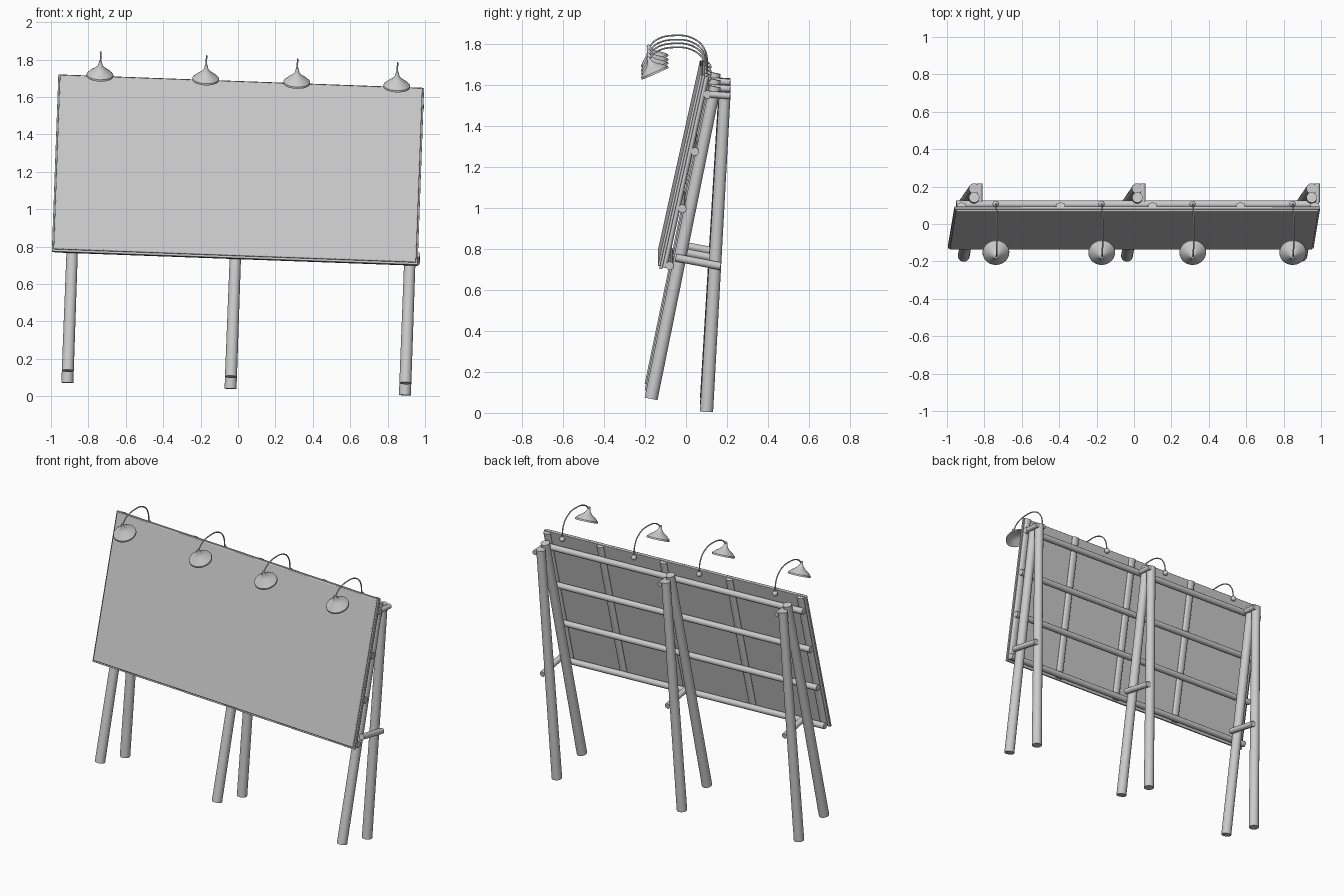
import bpy
import bmesh
from math import radians, pi
from mathutils import Matrix, Vector

cube = bpy.data.objects.get("Cube")
if cube:
    bpy.data.objects.remove(cube, do_unlink=True)

# One plain grey for the whole sign
grey = bpy.data.materials.new("plain_grey")
grey.use_nodes = True
colour = (0.6, 0.6, 0.6, 1)
grey.diffuse_color = colour
grey.node_tree.nodes["Principled BSDF"].inputs["Base Color"].default_value = colour

# The whole sign leans sideways; the panel also leans back
MID = 1.214
ROLL = (Matrix.Translation((0, 0, MID)) @ Matrix.Rotation(radians(2.1), 4, 'Y')
        @ Matrix.Translation((0, 0, -MID)))
PANEL = ROLL @ Matrix.Translation((0, -0.036, MID)) @ Matrix.Rotation(radians(-12.5), 4, 'X')


def finish(name, bm, matrix):
    bmesh.ops.recalc_face_normals(bm, faces=bm.faces)
    mesh = bpy.data.meshes.new(name)
    bm.to_mesh(mesh)
    bm.free()
    for poly in mesh.polygons:
        poly.use_smooth = True
    mesh.set_sharp_from_angle(angle=radians(35))
    mesh.materials.append(grey)
    obj = bpy.data.objects.new(name, mesh)
    obj.matrix_world = matrix
    bpy.context.collection.objects.link(obj)
    return obj


def pole(name, start, end, r1, r2=None, matrix=ROLL, squash=1.0):
    """Round pole between two points, optionally flattened in depth."""
    start, end = Vector(start), Vector(end)
    axis = end - start
    bm = bmesh.new()
    bmesh.ops.create_cone(bm, cap_ends=True, segments=20, radius1=r1,
                          radius2=r2 or r1, depth=axis.length)
    bmesh.ops.scale(bm, vec=(1, squash, 1), verts=bm.verts)
    turn = Vector((0, 0, 1)).rotation_difference(axis).to_matrix().to_4x4()
    bm.transform(Matrix.Translation((start + end) / 2) @ turn)
    return finish(name, bm, matrix)


def board(name, size, centre, bevel):
    bm = bmesh.new()
    bmesh.ops.create_cube(bm, size=1)
    bmesh.ops.scale(bm, vec=size, verts=bm.verts)
    bmesh.ops.translate(bm, vec=centre, verts=bm.verts)
    obj = finish(name, bm, PANEL)
    mod = obj.modifiers.new("soft_edges", 'BEVEL')
    mod.width = bevel
    mod.segments = 2
    return obj


# Panel: stretched front cover over a backing board
board("front_cover", (1.94, 0.014, 0.955), (0, 0.007, 0.004), 0.005)
board("backing_board", (1.957, 0.014, 0.97), (0, 0.018, 0), 0.002)

# Flattened uprights and round rails on the back of the panel
for i, x in enumerate((-0.94, -0.41, 0.082, 0.553, 0.95)):
    pole(f"upright_{i + 1}", (x, 0.034, -0.475), (x, 0.034, 0.48),
         0.025, matrix=PANEL, squash=0.55)
for i in range(4):
    v = -0.46 + i * 0.285
    pole(f"rail_{i + 1}", (-0.965, 0.057, v), (0.975, 0.057, v), 0.02, matrix=PANEL)

# Three leg pairs with a brace and a top tie on one side
for side, x in (("right", -0.87), ("middle", 0.003), ("left", 0.936)):
    pole(f"{side}_front_leg", (x, -0.17, 0.103), (x, 0.142, 1.625), 0.032, 0.028)
    pole(f"{side}_rear_leg", (x, 0.10, 0.039), (x, 0.19, 1.6), 0.032, 0.028)
    pole(f"{side}_brace", (x + 0.035, -0.05, 0.792), (x + 0.035, 0.168, 0.75), 0.019)
    pole(f"{side}_top_tie", (x + 0.03, 0.115, 1.588), (x + 0.03, 0.215, 1.58), 0.016)


# Lamps: bell shade, curved arm, ball mount
SHADE = [(0, 0.03), (0.035, 0.02), (0.066, 0.002), (0.072, 0), (0.071, 0.01),
         (0.052, 0.028), (0.028, 0.045), (0.013, 0.062), (0.006, 0.09), (0, 0.09)]
ARM = [(-0.18, 1.755), (-0.145, 1.79), (-0.06, 1.812), (0.04, 1.795),
       (0.09, 1.745), (0.107, 1.67)]


def lamp(number, x):
    bm = bmesh.new()
    verts = [bm.verts.new((r, 0, z)) for r, z in SHADE]
    edges = [bm.edges.new(pair) for pair in zip(verts, verts[1:])]
    bmesh.ops.spin(bm, geom=verts + edges, cent=(0, 0, 0), axis=(0, 0, 1),
                   angle=2 * pi, steps=28)
    bmesh.ops.remove_doubles(bm, verts=bm.verts, dist=0.0001)
    finish(f"lamp_shade_{number}", bm, ROLL @ Matrix.Translation((x, -0.15, 1.684))
           @ Matrix.Rotation(radians(24), 4, 'X'))

    curve = bpy.data.curves.new(f"lamp_arm_{number}", 'CURVE')
    curve.dimensions = '3D'
    curve.bevel_depth = 0.004
    curve.bevel_resolution = 2
    curve.use_fill_caps = True
    spline = curve.splines.new('BEZIER')
    spline.bezier_points.add(len(ARM) - 1)
    for point, (y, z) in zip(spline.bezier_points, ARM):
        point.co = (x, y, z)
        point.handle_left_type = point.handle_right_type = 'AUTO'
    curve.materials.append(grey)
    arm = bpy.data.objects.new(f"lamp_arm_{number}", curve)
    arm.matrix_world = ROLL
    bpy.context.collection.objects.link(arm)

    bm = bmesh.new()
    bmesh.ops.create_uvsphere(bm, u_segments=16, v_segments=10, radius=0.017)
    finish(f"lamp_mount_{number}", bm, ROLL @ Matrix.Translation((x, 0.107, 1.66)))


for n, lamp_x in enumerate((-0.756, -0.19, 0.297, 0.832), 1):
    lamp(n, lamp_x)
